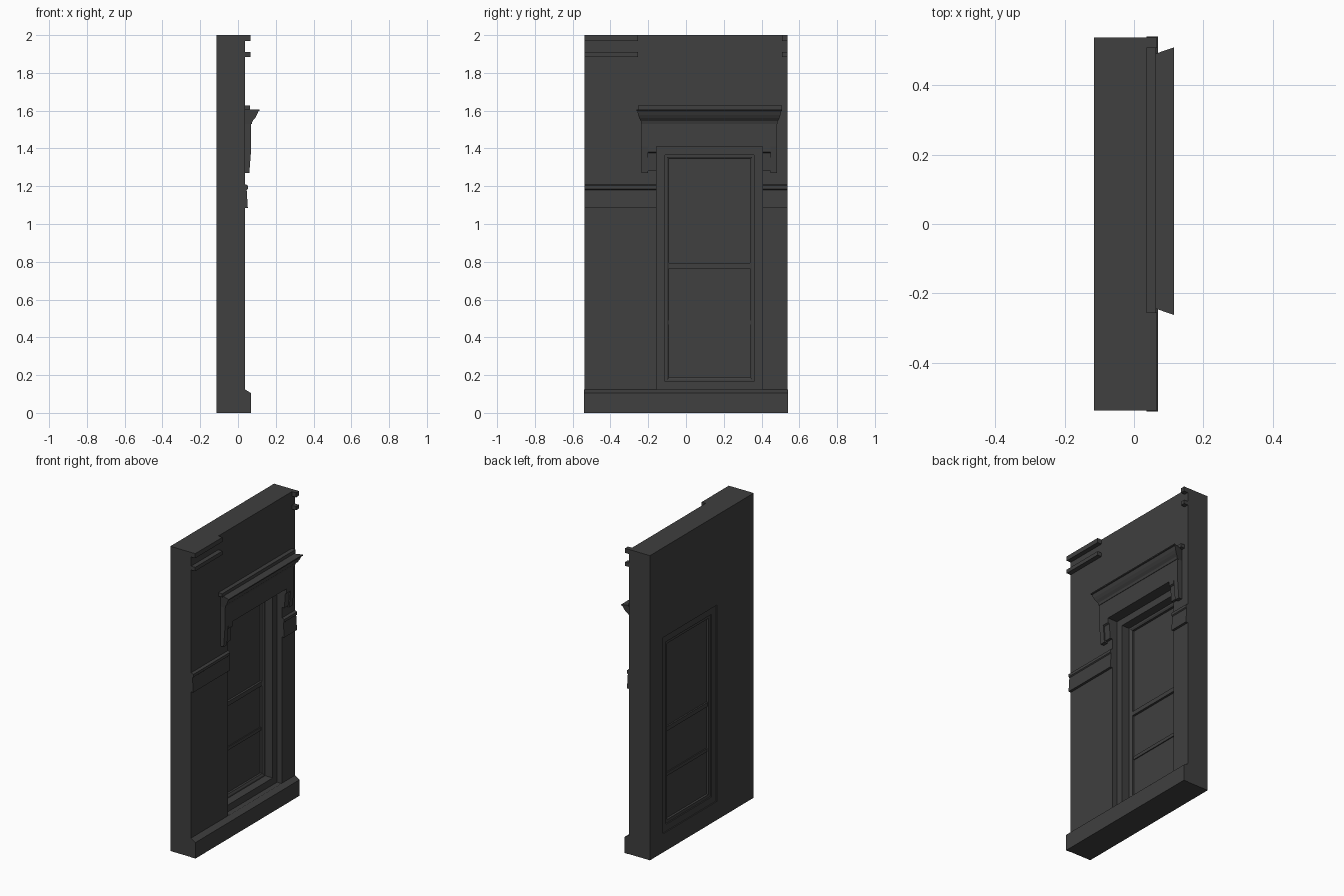
import bpy
import bmesh

cube = bpy.data.objects.get("Cube")
if cube:
    bpy.data.objects.remove(cube, do_unlink=True)

stone = bpy.data.materials.new("dark grey stone")
stone.use_nodes = True
GREY = (0.05, 0.05, 0.05, 1)
stone.diffuse_color = GREY
stone.node_tree.nodes["Principled BSDF"].inputs["Base Color"].default_value = GREY

FRONT, BACK = 0.036, -0.115           # wall faces along x
HALF = 0.538                          # half the wall width
OPENING = (-0.155, 0.405, 0.122, 1.41)  # y0, y1, z0, z1


def finish(name, bm):
    bmesh.ops.recalc_face_normals(bm, faces=bm.faces)
    mesh = bpy.data.meshes.new(name)
    bm.to_mesh(mesh)
    bm.free()
    mesh.materials.append(stone)
    obj = bpy.data.objects.new(name, mesh)
    bpy.context.collection.objects.link(obj)
    return obj


def ring(name, loops):
    """Closed solid ring through rectangles given as (x, (y0, y1, z0, z1))."""
    bm = bmesh.new()
    rows = []
    for x, (y0, y1, z0, z1) in loops:
        corners = ((y0, z0), (y1, z0), (y1, z1), (y0, z1))
        rows.append([bm.verts.new((x, y, z)) for y, z in corners])
    for i, a in enumerate(rows):
        b = rows[(i + 1) % len(rows)]
        for j in range(4):
            k = (j + 1) % 4
            bm.faces.new((a[j], a[k], b[k], b[j]))
    return finish(name, bm)


def moulding(name, profile, y0, y1, flare=0.0, base=FRONT):
    """Run an x-z profile along y; flare mitres the ends outward."""
    bm = bmesh.new()
    ends = []
    for y, side in ((y0, -1), (y1, 1)):
        ends.append([bm.verts.new((x, y + side * flare * max(0, x - base), z))
                     for x, z in profile])
    a, b = ends
    for i in range(len(profile)):
        k = (i + 1) % len(profile)
        bm.faces.new((a[i], a[k], b[k], b[i]))
    bm.faces.new(a)
    bm.faces.new(b)
    return finish(name, bm)


def bar(name, x0, x1, y0, y1, z0, z1):
    return moulding(name, [(x0, z0), (x1, z0), (x1, z1), (x0, z1)], y0, y1)


def inset(d):
    y0, y1, z0, z1 = OPENING
    return (y0 + d, y1 - d, z0 + d, z1 - d)


# Wall with a window opening
outer = (-HALF, HALF, 0, 2)
ring("wall", [(FRONT, outer), (BACK, outer), (BACK, OPENING), (FRONT, OPENING)])

# Stepped window surround and sash
ring("window_surround", [(0.0, OPENING), (0.0, inset(0.045)),
                         (-0.108, inset(0.045)), (-0.108, OPENING)])
ring("sash_frame", [(-0.055, inset(0.045)), (-0.055, inset(0.055)),
                    (-0.062, inset(0.066)), (-0.1, inset(0.066)),
                    (-0.1, inset(0.045))])
y0, y1, z0, z1 = inset(0.06)
bar("window_pane", -0.085, -0.076, y0, y1, z0, z1)
bar("upper_sash_rail", -0.095, -0.062, y0, y1, 0.765, 0.793)
bar("lower_sash_rail", -0.092, -0.07, y0, y1, 0.468, 0.49)

# Plinth with sloped top
moulding("plinth", [(FRONT, 0), (0.069, 0), (0.069, 0.105), (FRONT, 0.125)],
         -HALF - 0.002, HALF + 0.002)

# String course either side of the window, and eaves strips above
band = [(FRONT, 1.085), (0.052, 1.085), (0.046, 1.18), (0.052, 1.185),
        (0.052, 1.203), (0.04, 1.21), (FRONT, 1.21)]
for side, a, b, c in (("right", -HALF, -0.155, -0.255),
                      ("left", HALF, 0.405, 0.508)):
    moulding(side + "_string_course", band, min(a, b), max(a, b))
    for label, low, high in (("lower", 1.885, 1.91), ("upper", 1.97, 2.0)):
        bar(f"{side}_{label}_eaves_strip", FRONT, 0.066,
            min(a, c), max(a, c), low, high)

# Window hood: frieze, hanging ears and flared cornice
HOOD = (-0.235, 0.482)
bar("hood_frieze", FRONT, 0.07, *HOOD, 1.41, 1.535)
for side, a, b, c in (("right", HOOD[0], -0.2, OPENING[0]),
                      ("left", HOOD[1], 0.447, OPENING[1])):
    moulding(side + "_hood_ear",
             [(FRONT, 1.27), (0.06, 1.27), (0.068, 1.375), (0.07, 1.41), (FRONT, 1.41)],
             min(a, b), max(a, b))
    moulding(side + "_hood_ear_return",
             [(FRONT, 1.28), (0.053, 1.28), (0.06, 1.375), (0.07, 1.38),
              (0.07, 1.41), (FRONT, 1.41)],
             min(b, c), max(b, c))
moulding("hood_cornice",
         [(FRONT, 1.53), (0.073, 1.53), (0.077, 1.545), (0.09, 1.56),
          (0.1, 1.577), (0.108, 1.598), (0.115, 1.6), (0.115, 1.607), (FRONT, 1.607)],
         *HOOD, flare=0.6, base=0.07)
bar("hood_cap", FRONT, 0.064, HOOD[0] - 0.02, HOOD[1] + 0.025, 1.605, 1.628)
